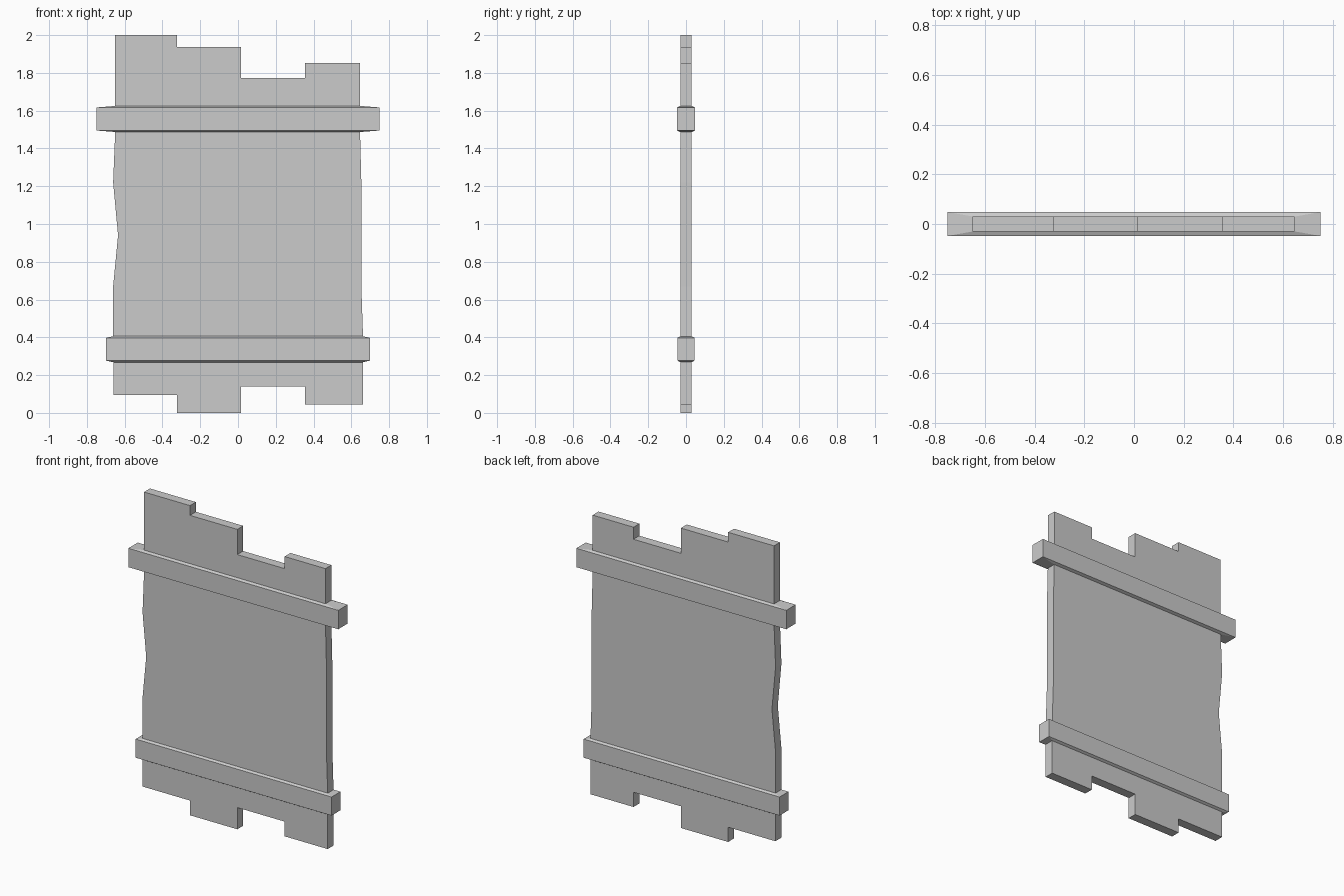
import bpy
import bmesh

if "Cube" in bpy.data.objects:
    bpy.data.objects.remove(bpy.data.objects["Cube"])


def make_object(name, bm):
    bmesh.ops.recalc_face_normals(bm, faces=bm.faces)
    mesh = bpy.data.meshes.new(name)
    bm.to_mesh(mesh)
    bm.free()
    obj = bpy.data.objects.new(name, mesh)
    bpy.context.collection.objects.link(obj)
    return obj


def prism(name, outline, half_depth):
    """Extrude an x-z outline along y, centred on y = 0."""
    bm = bmesh.new()
    face = bm.faces.new([bm.verts.new((x, -half_depth, z)) for x, z in outline])
    ext = bmesh.ops.extrude_face_region(bm, geom=[face])
    moved = [v for v in ext["geom"] if isinstance(v, bmesh.types.BMVert)]
    bmesh.ops.translate(bm, verts=moved, vec=(0, 2 * half_depth, 0))
    return make_object(name, bm)


def rail(name, levels):
    """Stack rectangles (half_x, half_y, z) into a closed bar."""
    bm = bmesh.new()
    rings = [[bm.verts.new((sx * hx, sy * hy, z))
              for sx, sy in ((-1, -1), (1, -1), (1, 1), (-1, 1))]
             for hx, hy, z in levels]
    for a, b in zip(rings, rings[1:]):
        for i in range(4):
            j = (i + 1) % 4
            bm.faces.new((a[i], a[j], b[j], b[i]))
    bm.faces.new(rings[0])
    bm.faces.new(rings[-1])
    return make_object(name, bm)


# Door panel with uneven plank ends and slightly worn sides
bottom = [(-0.66, 0.095), (-0.322, 0.095), (-0.322, 0), (0.016, 0),
          (0.016, 0.14), (0.354, 0.14), (0.354, 0.045), (0.662, 0.045)]
right = [(0.662, 0.40), (0.653, 0.67), (0.653, 1.22), (0.646, 1.49)]
top = [(0.646, 1.852), (0.354, 1.852), (0.354, 1.774), (0.016, 1.774),
       (0.016, 1.937), (-0.322, 1.937), (-0.322, 2.0), (-0.65, 2.0)]
left = [(-0.65, 1.49), (-0.661, 1.22), (-0.635, 0.94), (-0.661, 0.67)]
prism("plank_panel", bottom + right + top + left, 0.03)

# Cross rails, with top and bottom faces sloping in toward the panel
rail("upper_rail", [(0.648, 0.03, 1.487), (0.75, 0.048, 1.495),
                    (0.75, 0.048, 1.617), (0.648, 0.03, 1.625)])
rail("lower_rail", [(0.66, 0.03, 0.268), (0.70, 0.045, 0.277),
                    (0.70, 0.045, 0.397), (0.66, 0.03, 0.406)])
